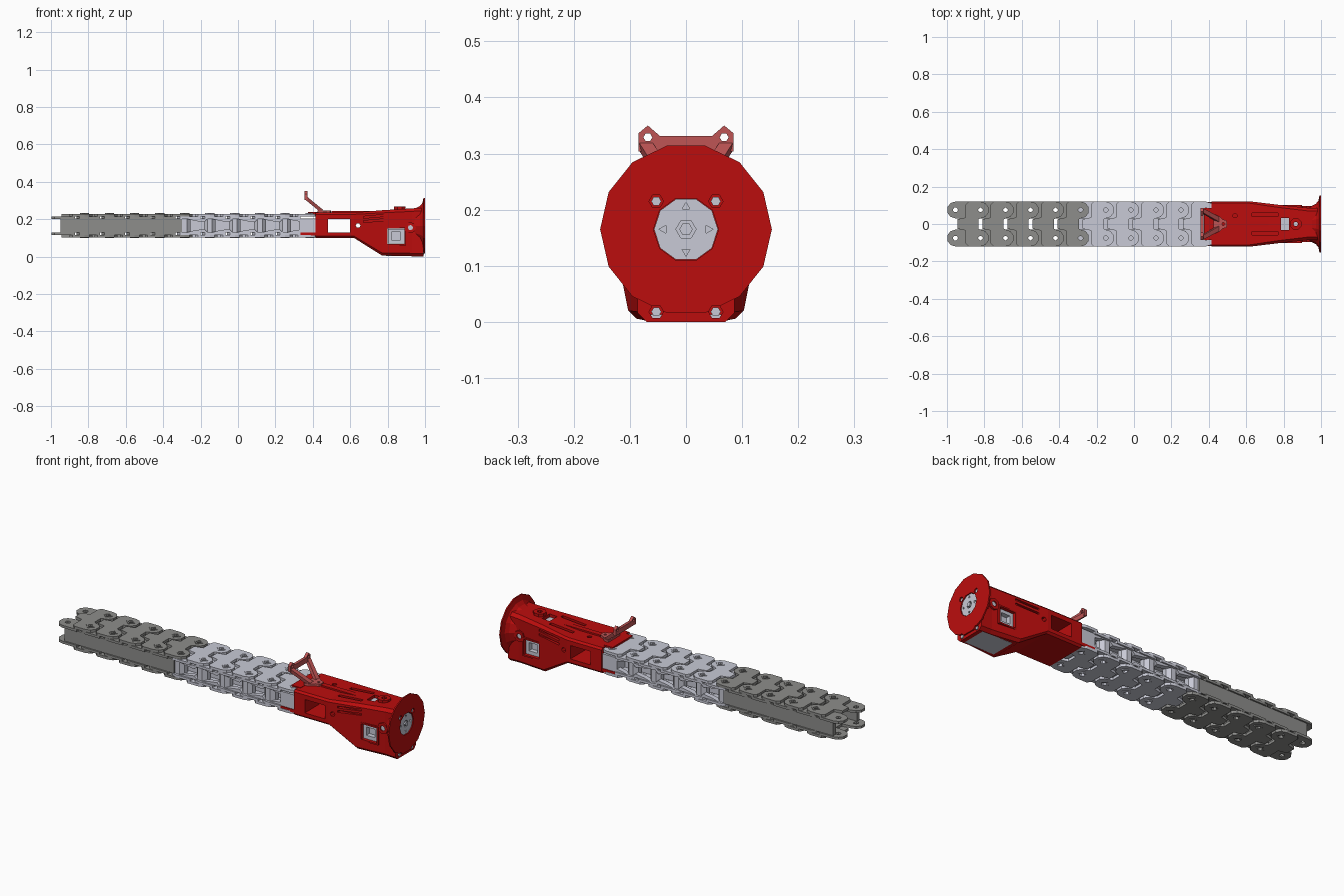
import bpy, bmesh, math

if "Cube" in bpy.data.objects:
    bpy.data.objects.remove(bpy.data.objects["Cube"])

def material(name, rgb):
    m = bpy.data.materials.new(name)
    m.diffuse_color = (*rgb, 1)
    m.use_nodes = True
    m.node_tree.nodes["Principled BSDF"].inputs["Base Color"].default_value = m.diffuse_color
    return m

RED = material("red", (0.50, 0.004, 0.004))
CLIP = material("pale_red", (0.52, 0.09, 0.09))
LIGHT = material("light_steel", (0.58, 0.59, 0.67))
GREY = material("dark_steel", (0.27, 0.27, 0.26))
ZC = 0.166

def finish(name, mesh, mat):
    mesh.name = name
    mesh.materials.clear()
    if mat:
        mesh.materials.append(mat)
    ob = bpy.data.objects.new(name, mesh)
    bpy.context.collection.objects.link(ob)
    return ob

def bake(ob):
    bpy.context.view_layer.update()
    dg = bpy.context.evaluated_depsgraph_get()
    return bpy.data.meshes.new_from_object(ob.evaluated_get(dg), depsgraph=dg)

def prism(name, loops, lo, hi, axis, mat=None):
    """Extrude flat outlines (inner loops are holes) along an axis."""
    cu = bpy.data.curves.new(name, 'CURVE')
    cu.dimensions, cu.fill_mode, cu.extrude = '2D', 'BOTH', (hi - lo) / 2
    for loop in loops:
        s = cu.splines.new('POLY')
        s.points.add(len(loop) - 1)
        for p, (u, v) in zip(s.points, loop):
            p.co = (u, v, 0, 1)
        s.use_cyclic_u = True
    tmp = bpy.data.objects.new("tmp", cu)
    bpy.context.collection.objects.link(tmp)
    mesh = bake(tmp)
    bpy.data.objects.remove(tmp)
    mid = (lo + hi) / 2
    for v in mesh.vertices:
        a, b, c = v.co
        c += mid
        v.co = {'z': (a, b, c), 'y': (a, c, b), 'x': (c, a, b)}[axis]
    bm = bmesh.new()
    bm.from_mesh(mesh)
    bmesh.ops.remove_doubles(bm, verts=bm.verts, dist=1e-5)
    bmesh.ops.recalc_face_normals(bm, faces=bm.faces)
    for f in bm.faces:
        f.smooth = False
    bm.to_mesh(mesh)
    bm.free()
    return finish(name, mesh, mat)

def loft(name, rings, mat):
    bm = bmesh.new()
    vs = [[bm.verts.new(p) for p in r] for r in rings]
    n = len(vs[0])
    for a, b in zip(vs, vs[1:]):
        for i in range(n):
            bm.faces.new((a[i], a[(i + 1) % n], b[(i + 1) % n], b[i]))
    bm.faces.new(vs[0])
    bm.faces.new(vs[-1])
    bmesh.ops.recalc_face_normals(bm, faces=bm.faces)
    mesh = bpy.data.meshes.new(name)
    bm.to_mesh(mesh)
    bm.free()
    return finish(name, mesh, mat)

def rect(a, b, c, d):
    return [(a, c), (b, c), (b, d), (a, d)]

def ngon(u, v, r, n, rot=0):
    return [(u + r * math.cos(rot + math.tau * i / n), v + r * math.sin(rot + math.tau * i / n)) for i in range(n)]

def box(name, x0, x1, y0, y1, z0, z1, mat=None):
    return prism(name, [rect(x0, x1, y0, y1)], z0, z1, 'z', mat)

def cut(ob, cutters):
    mat = ob.data.materials[0]
    for c in cutters:
        m = ob.modifiers.new("cut", 'BOOLEAN')
        m.operation, m.object, m.solver = 'DIFFERENCE', c, 'EXACT'
    mesh = bake(ob)
    ob.modifiers.clear()
    ob.data = mesh
    mesh.materials.clear()
    mesh.materials.append(mat)

def sym(half):
    return half + [(x, -y) for x, y in reversed(half)]

# Chain links: inner tongue plates and outer cover plates, above and below
PITCH, R, YP = 0.134, 0.045, 0.075
arc = [math.radians(a) for a in (90, 55, 20, -20, -55, -90)]
for k in range(10):
    p = -0.955 + PITCH * k
    q = p + PITCH
    mat = GREY if k < 5 else LIGHT
    inner = sym([(q - 0.05, 0.12)] + [(p - R * math.cos(a), YP + R * math.sin(a)) for a in arc] + [(p + 0.05, 0.025)])
    outer = sym([(p + 0.01, 0.025), (p + 0.055, 0.035), (p + 0.055, 0.105), (p + 0.07, 0.12)]
                + [(q + R * math.cos(a), YP + R * math.sin(a)) for a in arc] + [(q - 0.01, 0.025)])
    holes_p = [ngon(p, s * YP, 0.014, 6) for s in (1, -1)]
    holes_q = [ngon(q, s * YP, 0.014, 6) for s in (1, -1)]
    for side, s in (("top", 1), ("bottom", -1)):
        def layer(name, loops, a, b):
            lo, hi = sorted((ZC + s * a, ZC + s * b))
            prism(f"{side}_{name}_{k}", loops, lo, hi, 'z', mat)
        layer("tongue_plate", [inner] + holes_p, 0.036, 0.049)
        layer("cover_plate", [outer] + holes_q, 0.049, 0.063)
        for t, h in zip((1, -1), holes_q):
            layer("pin_collar", [ngon(q, t * YP, 0.025, 4), ngon(q, t * YP, 0.015, 4)], 0.063, 0.066)
    # Spacers and slanted lips of the light links
    if k >= 5:
        for t in (1, -1):
            prism(f"link_spacer_{k}", [ngon(p, t * YP, 0.034, 8, 0.39)], ZC - 0.037, ZC + 0.037, 'z', LIGHT)
            lo, hi = sorted((t * 0.085, t * 0.112))
            for s in (1, -1):
                prism(f"link_lip_{k}", [[(p + 0.01, ZC + s * 0.037), (q - 0.01, ZC + s * 0.037),
                      (q - 0.03, ZC + s * 0.018), (p + 0.05, ZC + s * 0.026)]], lo, hi, 'y', LIGHT)

# Side walls of the dark section, core of the light section
for t in (1, -1):
    lo, hi = sorted((t * 0.09, t * 0.112))
    box("dark_side_wall", -0.95, -0.30, lo, hi, ZC - 0.037, ZC + 0.037, GREY)
box("light_core", -0.30, 0.36, -0.045, 0.045, ZC - 0.037, ZC + 0.037, LIGHT)
box("end_block", 0.33, 0.43, -0.114, 0.114, 0.128, 0.205, LIGHT)

# Red housing
def section(x, h, a, b, c):
    return [(x, y, z) for y, z in ((-h + c, a), (h - c, a), (h, a + c), (h, b - c),
                                   (h - c, b), (-h + c, b), (-h, b - c), (-h, a + c))]
body = loft("housing_body", [section(*s) for s in (
    (0.415, 0.121, 0.100, 0.236, 0.010), (0.62, 0.121, 0.100, 0.236, 0.010),
    (0.77, 0.103, 0.006, 0.248, 0.014), (0.93, 0.086, 0.002, 0.258, 0.016),
    (0.992, 0.086, 0.0, 0.262, 0.016))], RED)
flange = loft("mounting_flange", [[(x, y, z) for y, z in ngon(0, 0.165, r, 14)] for x, r in (
    (0.93, 0.085), (0.972, 0.108), (0.986, 0.125), (0.992, 0.153), (0.999, 0.153))], RED)

# Openings in the housing
BOLTS = [(y, z) for y in (-0.053, 0.053) for z in (0.215, 0.018)]
bores = [prism("cut_hub", [ngon(0, 0.165, 0.058, 10)], 0.955, 1.1, 'x')]
bores += [prism("cut_bolt", [ngon(y, z, 0.013, 6)], 0.965, 1.1, 'x') for y, z in BOLTS]
holes = [prism("cut_window", [rect(0.48, 0.60, 0.130, 0.202)], -0.3, 0.3, 'y'),
         prism("cut_port", [rect(0.80, 0.89, 0.068, 0.150)], -0.3, 0.3, 'y'),
         prism("cut_pin", [ngon(0.642, 0.166, 0.013, 6)], -0.3, 0.3, 'y'),
         box("cut_slot", 0.785, 0.83, -0.032, 0.032, 0.19, 0.3),
         box("cut_base", 0.79, 0.97, -0.068, 0.068, -0.1, 0.012),
         prism("cut_screw", [ngon(0.54, 0.045, 0.012, 8)], 0.215, 0.3, 'z')]
for t in (1, -1):
    holes.append(box("cut_top_groove", 0.63, 0.77, t * 0.05 - 0.009, t * 0.05 + 0.009, 0.228, 0.3))
    lo, hi = sorted((t * 0.094, t * 0.15))
    for z in (0.182, 0.205):
        holes.append(prism("cut_side_groove", [[(0.67, z), (0.80, z + 0.012), (0.80, z + 0.022), (0.67, z + 0.010)]],
                           lo, hi, 'y'))
cut(body, bores + holes)
cut(flange, bores)
for c in bores + holes:
    bpy.data.objects.remove(c)

# Raised details on the housing
prism("top_boss", [ngon(0.865, 0, 0.033, 8, 0.39), ngon(0.865, 0, 0.013, 8, 0.39)], 0.245, 0.268, 'z', RED)
prism("top_boss_pin", [ngon(0.865, 0, 0.012, 8)], 0.245, 0.256, 'z', LIGHT)
box("top_rib", 0.50, 0.78, -0.014, 0.014, 0.225, 0.244, RED)
for t in (1, -1):
    for name, loops, a, b, m in (
            ("side_boss", [ngon(0.922, 0.155, 0.030, 8), ngon(0.922, 0.155, 0.014, 8)], 0.07, 0.096, RED),
            ("side_boss_pin", [ngon(0.922, 0.155, 0.014, 8)], 0.07, 0.090, LIGHT),
            ("port_frame", [rect(0.792, 0.898, 0.060, 0.158), rect(0.80, 0.89, 0.068, 0.150)], 0.07, 0.101, RED),
            ("port_socket", [rect(0.801, 0.889, 0.069, 0.149), rect(0.82, 0.87, 0.088, 0.132)], 0.05, 0.085, LIGHT)):
        lo, hi = sorted((t * a, t * b))
        prism(name, loops, lo, hi, 'y', m)
    box("front_lip", 0.33, 0.43, t * 0.108 - 0.010, t * 0.108 + 0.010, 0.112, 0.128, RED)
box("port_core", 0.801, 0.889, -0.06, 0.06, 0.069, 0.149, LIGHT)
box("slot_insert", 0.786, 0.829, -0.031, 0.031, 0.19, 0.235, LIGHT)
box("base_panel", 0.791, 0.969, -0.067, 0.067, 0.004, 0.013, LIGHT)

# Drive hub and flange bolts
tri = [ngon(0.04 * math.cos(a), 0.165 + 0.04 * math.sin(a), 0.008, 3, a) for a in (0, math.pi / 2, math.pi, -math.pi / 2)]
prism("drive_hub", [ngon(0, 0.165, 0.057, 10), ngon(0, 0.165, 0.018, 6)] + tri, 0.956, 0.994, 'x', LIGHT)
prism("hub_pin", [ngon(0, 0.165, 0.012, 6)], 0.955, 0.999, 'x', LIGHT)
prism("hub_back", [ngon(0, 0.165, 0.056, 10)], 0.952, 0.975, 'x', LIGHT)
for y, z in BOLTS:
    prism("flange_bolt", [ngon(y, z, 0.009, 6)], 0.96, 0.994, 'x', LIGHT)

# Lever clip
plate = [(-0.085, 0.304), (0.085, 0.304), (0.085, 0.336), (0.068, 0.350), (0.046, 0.331),
         (-0.046, 0.331), (-0.068, 0.350), (-0.085, 0.336)]
prism("clip_ears", [plate] + [ngon(s * 0.068, 0.329, 0.008, 6) for s in (1, -1)], 0.356, 0.371, 'x', CLIP)
for t in (1, -1):
    loft("clip_strut", [[(x + dx, t * y + dy, z + dz) for dx, dz, dy in (
        (-0.008, -0.006, -w), (-0.008, -0.006, w), (0.004, 0.008, w), (0.004, 0.008, -w))]
        for x, y, z, w in ((0.366, 0.072, 0.312, 0.012), (0.45, 0.026, 0.243, 0.014))], CLIP)
foot = sym([(0.425, 0.05), (0.455, 0.042), (0.475, 0.024), (0.492, 0.02), (0.498, 0.008)])
prism("clip_foot", [foot, ngon(0.478, 0, 0.008, 6)], 0.232, 0.248, 'z', CLIP)
box("clip_clamp", 0.375, 0.43, -0.085, 0.085, 0.228, 0.238, RED)
